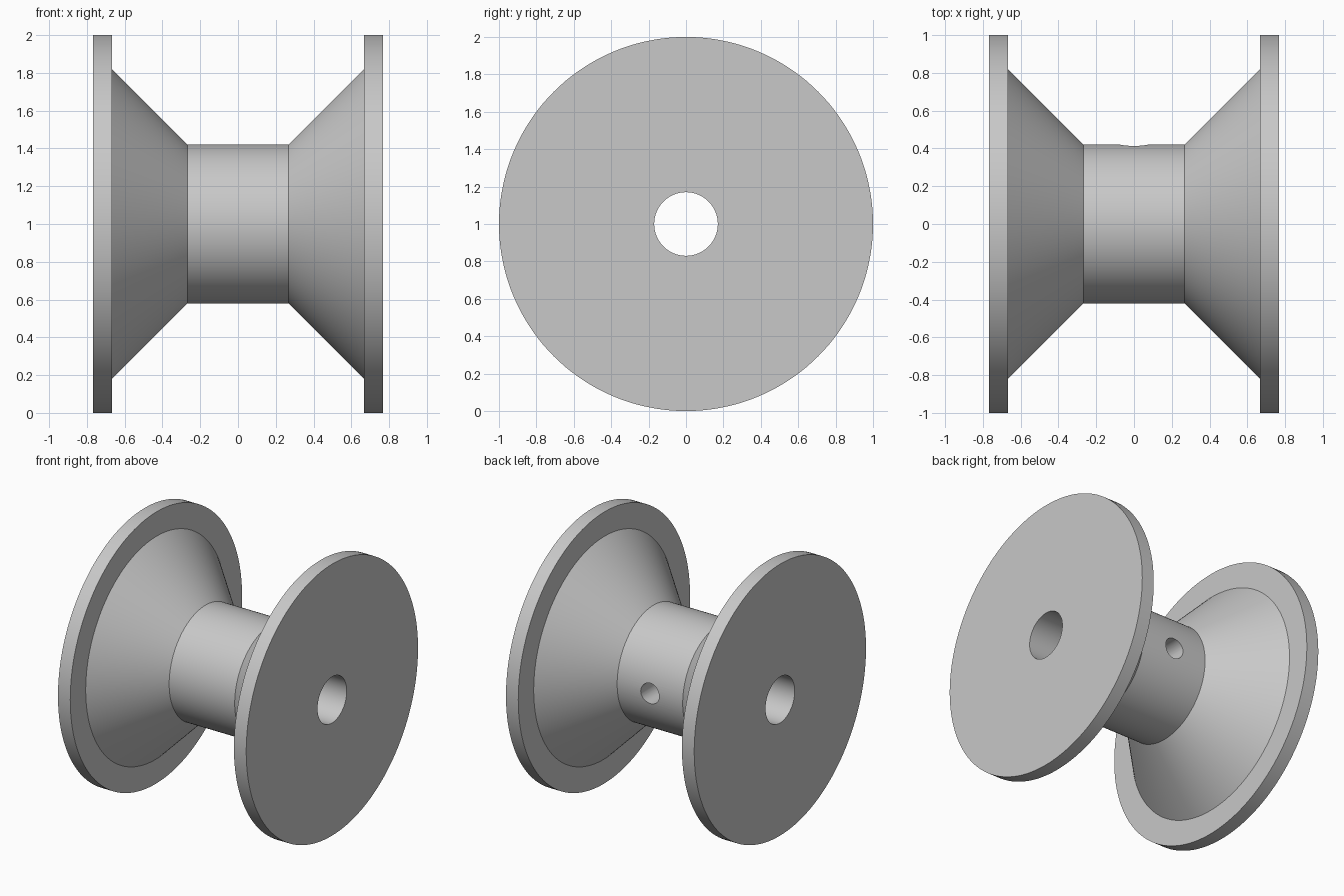
import bpy, bmesh, math
from mathutils import Matrix, Vector

cube = bpy.data.objects.get("Cube")
if cube:
    bpy.data.objects.remove(cube, do_unlink=True)

SEGMENTS = 144
HALF_WIDTH, FLANGE_INNER, HUB_HALF = 0.767, 0.667, 0.267
RIM_R, CONE_R, HUB_R, BORE_R, PIN_R = 1.0, 0.82, 0.42, 0.17, 0.075


def material(name, colour):
    mat = bpy.data.materials.new(name)
    mat.use_nodes = True
    mat.diffuse_color = colour
    mat.node_tree.nodes["Principled BSDF"].inputs["Base Color"].default_value = colour
    return mat


def mesh_object(name, bm, mat):
    mesh = bpy.data.meshes.new(name)
    bmesh.ops.recalc_face_normals(bm, faces=bm.faces)
    bm.to_mesh(mesh)
    bm.free()
    mesh.materials.append(mat)
    obj = bpy.data.objects.new(name, mesh)
    obj.location.z = RIM_R
    bpy.context.collection.objects.link(obj)
    return obj


def lathe_x(name, profile, mat):
    """Spin a closed (x, radius) profile around the x axis."""
    bm = bmesh.new()
    verts = [bm.verts.new((x, r, 0)) for x, r in profile]
    edges = [bm.edges.new((a, b)) for a, b in zip(verts, verts[1:] + verts[:1])]
    bmesh.ops.spin(bm, geom=verts + edges, cent=(0, 0, 0), axis=(1, 0, 0),
                   angle=math.tau, steps=SEGMENTS, use_merge=True)
    bmesh.ops.remove_doubles(bm, verts=bm.verts, dist=1e-5)
    return mesh_object(name, bm, mat)


grey = material("light grey", (0.58, 0.58, 0.58, 1))

# Spool: one half of the section, mirrored, with the bore as its inner edge
half = [(HUB_HALF, HUB_R), (FLANGE_INNER, CONE_R), (FLANGE_INNER, RIM_R),
        (HALF_WIDTH, RIM_R), (HALF_WIDTH, BORE_R)]
spool = lathe_x("spool", half + [(-x, r) for x, r in reversed(half)], grey)

# Pin hole: from the back of the hub into the bore
bm = bmesh.new()
bmesh.ops.create_cone(bm, cap_ends=True, segments=48, radius1=PIN_R, radius2=PIN_R, depth=0.5,
                      matrix=Matrix.Translation(Vector((0, 0.3, 0)))
                      @ Matrix.Rotation(math.pi / 2, 4, "X"))
cutter = mesh_object("pin_hole_cutter", bm, grey)
cutter.hide_render = True

cut = spool.modifiers.new("pin_hole", "BOOLEAN")
cut.operation = "DIFFERENCE"
cut.solver = "EXACT"
cut.object = cutter

bpy.ops.object.select_all(action="DESELECT")
spool.select_set(True)
bpy.context.view_layer.objects.active = spool
bpy.ops.object.modifier_apply(modifier=cut.name)
bpy.data.objects.remove(cutter, do_unlink=True)
bpy.ops.object.shade_smooth_by_angle(angle=math.radians(30))
